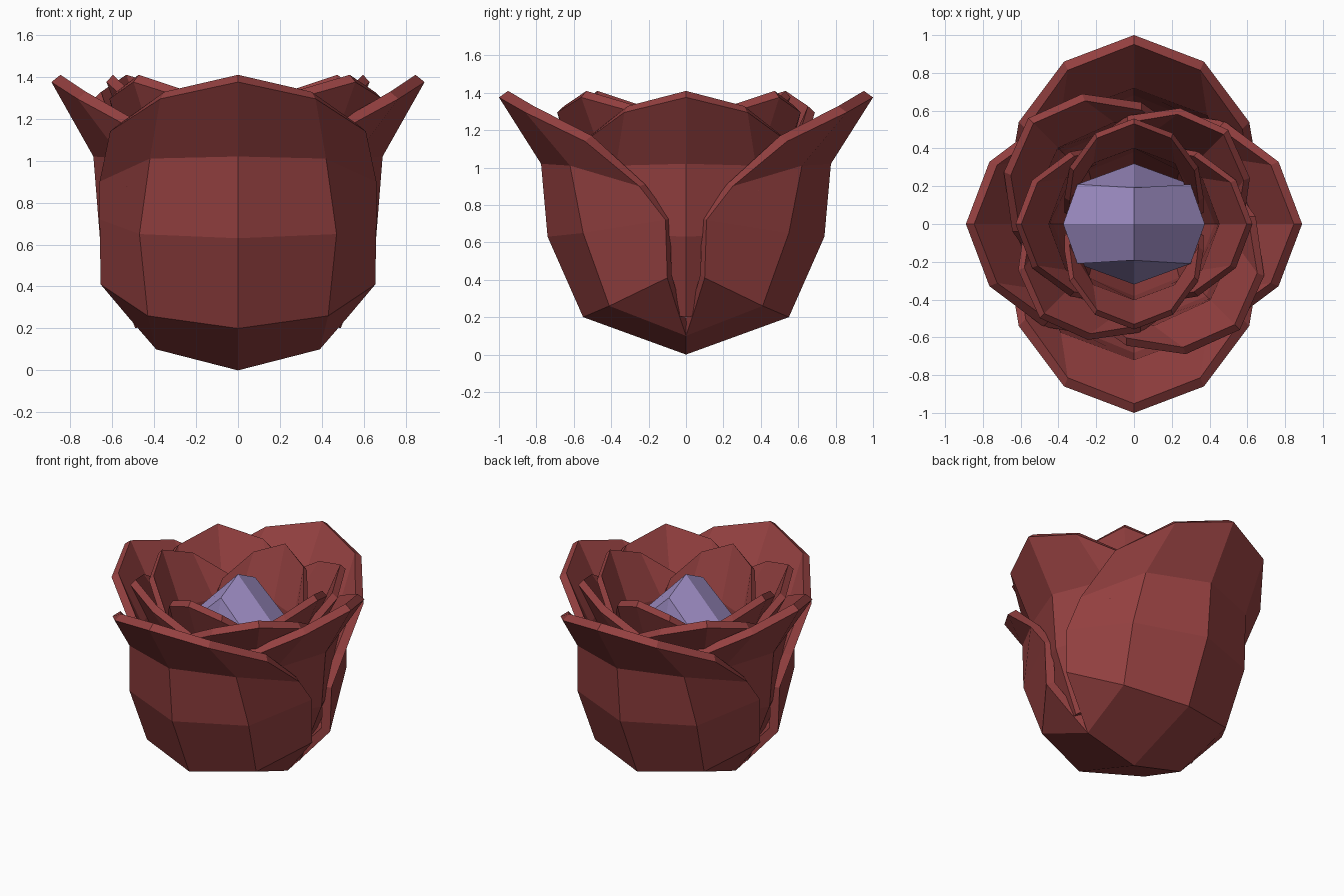
import bpy
from math import radians

if "Cube" in bpy.data.objects:
    bpy.data.objects.remove(bpy.data.objects["Cube"])


def material(name, color):
    m = bpy.data.materials.new(name)
    m.diffuse_color = (*color, 1)
    m.use_nodes = True
    m.node_tree.nodes["Principled BSDF"].inputs["Base Color"].default_value = m.diffuse_color
    return m


def mesh(name, verts, faces, mat):
    me = bpy.data.meshes.new(name)
    me.from_pydata(verts, [], faces)
    me.materials.append(mat)
    return me


def add(name, me):
    ob = bpy.data.objects.new(name, me)
    bpy.context.collection.objects.link(ob)
    return ob


red = material("petal_red", (0.30, 0.052, 0.052))
lilac = material("bud_lilac", (0.36, 0.28, 0.58))

# Right half of one petal, rows from base to lip: centre, middle, edge
HALF = [
    [(0, 0, 0), (0.39, 0, 0.10), (0.52, -0.05, 0.25)],
    [(0, -0.55, 0.20), (0.43, -0.41, 0.26), (0.655, -0.10, 0.41)],
    [(0, -0.74, 0.63), (0.47, -0.55, 0.65), (0.66, -0.11, 0.72)],
    [(0, -0.775, 1.02), (0.42, -0.62, 1.01), (0.66, -0.25, 0.90)],
    [(0, -1.0, 1.375), (0.37, -0.86, 1.295), (0.61, -0.54, 1.14)],
]


def petal_mesh(name, rows):
    verts = []
    for c, m, e in rows:
        verts += [(-e[0], e[1], e[2]), (-m[0], m[1], m[2]), c, m, e]
    faces = [(r * 5 + c, r * 5 + c + 1, r * 5 + c + 6, r * 5 + c + 5)
             for r in range(len(rows) - 1) for c in range(4)]
    return mesh(name, verts, faces, red)


outer = petal_mesh("outer_petal", HALF)
inner = petal_mesh("inner_petal", HALF[1:])

# Petal pairs, each layer turned and narrowed by the same factor
for layer, angle in enumerate((0, 90, 45, 135, 90, 0)):
    s = 0.89 ** layer
    for side in (0, 180):
        ob = add(f"petal_layer_{layer + 1}", inner if layer else outer)
        ob.scale = (s, s, 1)
        ob.rotation_euler.z = radians(angle + side)
        sol = ob.modifiers.new("thickness", 'SOLIDIFY')
        sol.thickness = 0.06
        sol.offset = -1

# Pointed bud: eight-sided rings with a four-quad cap
RING = [(0.375, 0), (0.3, 0.21), (0, 0.32), (-0.3, 0.21),
        (-0.375, 0), (-0.3, -0.21), (0, -0.32), (0.3, -0.21)]
verts = []
for i, (x, y) in enumerate(RING):
    verts.append((x, 0.6 * y, 1.30) if i in (2, 6) else (x, y, 1.01))
verts += [(x, y, 0.80) for x, y in RING]
verts += [(x * 0.7, y * 0.7, 0.45) for x, y in RING]
verts.append((0, 0, 1.395))
faces = [(24, i, i + 1, (i + 2) % 8) for i in range(0, 8, 2)]
for k in (0, 8):
    faces += [(k + 8 + i, k + 8 + (i + 1) % 8, k + (i + 1) % 8, k + i) for i in range(8)]
faces.append(tuple(range(23, 15, -1)))
add("flower_bud", mesh("flower_bud", verts, faces, lilac))
